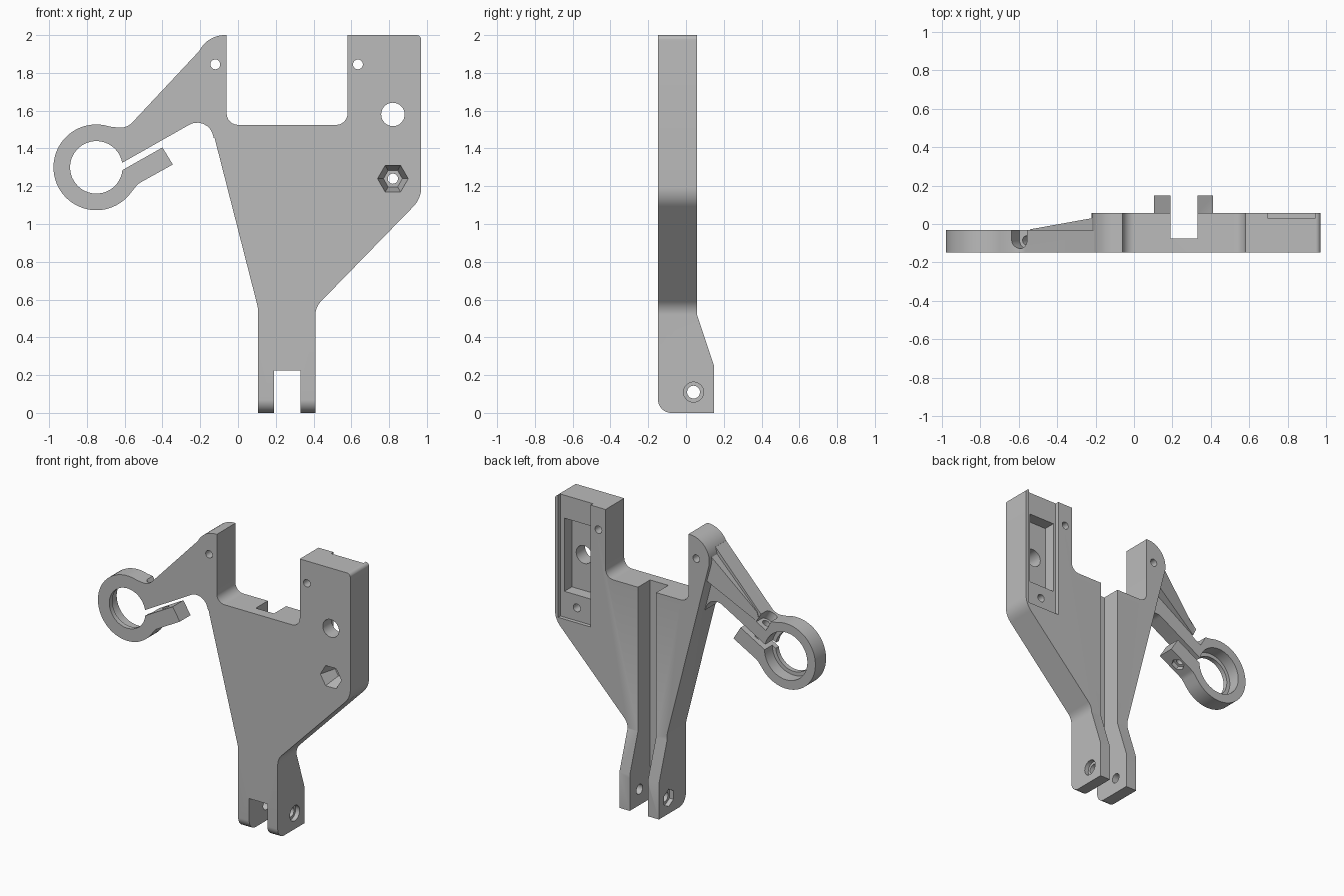
import bpy, bmesh
from math import sin, cos, tan, radians, pi
from mathutils import Vector, Matrix

if "Cube" in bpy.data.objects:
    bpy.data.objects.remove(bpy.data.objects["Cube"])

FRONT, BACK, ARM_BACK = -0.148, 0.058, -0.03

grey = bpy.data.materials.new("plain grey")
grey.use_nodes = True
grey.diffuse_color = (0.5, 0.5, 0.5, 1)
grey.node_tree.nodes["Principled BSDF"].inputs["Base Color"].default_value = (0.5, 0.5, 0.5, 1)


def arc(cx, cz, r, start, end, n):
    """Points on a circle, in degrees."""
    angles = [radians(start + (end - start) * i / n) for i in range(n + 1)]
    return [(cx + r * cos(a), cz + r * sin(a)) for a in angles]


def rounded(points, steps=8):
    """Turn corners given as (u, v, radius) into fillets."""
    out = []
    for i, p in enumerate(points):
        c = Vector(p[:2])
        if len(p) == 2:
            out.append(c)
            continue
        a = (Vector(points[i - 1][:2]) - c).normalized()
        b = (Vector(points[(i + 1) % len(points)][:2]) - c).normalized()
        half = a.angle(b) / 2
        mid = c + (a + b).normalized() * p[2] / sin(half)
        s = c + a * p[2] / tan(half) - mid
        e = c + b * p[2] / tan(half) - mid
        for k in range(steps + 1):
            d = s.lerp(e, k / steps)
            out.append(mid + d.normalized() * p[2])
    return out


def finish(name, bm):
    bmesh.ops.recalc_face_normals(bm, faces=bm.faces[:])
    mesh = bpy.data.meshes.new(name)
    bm.to_mesh(mesh)
    bm.free()
    mesh.materials.append(grey)
    obj = bpy.data.objects.new(name, mesh)
    bpy.context.collection.objects.link(obj)
    return obj


def extrude(name, points, axis, low, high):
    """Extrude an outline along 'Y' (points are x, z) or 'X' (points are y, z)."""
    bm = bmesh.new()
    place = (lambda u, v: (u, low, v)) if axis == 'Y' else (lambda u, v: (low, u, v))
    face = bm.faces.new([bm.verts.new(place(u, v)) for u, v in points])
    new = bmesh.ops.extrude_face_region(bm, geom=[face])["geom"]
    move = Vector((0, high - low, 0)) if axis == 'Y' else Vector((high - low, 0, 0))
    bmesh.ops.translate(bm, vec=move, verts=[g for g in new if isinstance(g, bmesh.types.BMVert)])
    return finish(name, bm)


def rod(start, end, r, sides=32, r_end=None, spin=0):
    """Cylinder, cone or hexagon between two points."""
    start, end = Vector(start), Vector(end)
    d = end - start
    turn = d.to_track_quat('Z', 'Y').to_matrix().to_4x4()
    bm = bmesh.new()
    bmesh.ops.create_cone(bm, cap_ends=True, segments=sides, radius1=r,
                          radius2=r if r_end is None else r_end, depth=d.length,
                          matrix=Matrix.Translation((start + end) / 2) @ turn @ Matrix.Rotation(spin, 4, 'Z'))
    return finish("cutter", bm)


def box(x0, x1, y0, y1, z0, z1):
    return extrude("cutter", [(x0, z0), (x1, z0), (x1, z1), (x0, z1)], 'Y', y0, y1)


def combine(obj, other, operation='DIFFERENCE'):
    mod = obj.modifiers.new("bool", 'BOOLEAN')
    mod.operation, mod.solver, mod.object = operation, 'EXACT', other
    bpy.context.view_layer.objects.active = obj
    bpy.ops.object.modifier_apply(modifier=mod.name)
    bpy.data.objects.remove(other)


# Main plate with the forked foot: front outline crossed with side outline
plate = extrude("bracket_plate", rounded(
    [(0.105, -0.1), (0.41, -0.1), (0.41, 0.56, 0.1), (0.97, 1.135, 0.145), (0.97, 2, 0.025),
     (0.58, 2), (0.58, 1.525, 0.06), (-0.06, 1.525, 0.06), (-0.06, 2)]
    + arc(-0.07, 1.85, 0.15, 95, 195, 14) + [(0.105, 0.56, 0.1)]), 'Y', -0.3, 0.3)
side = extrude("cutter", rounded(
    [(FRONT, 0, 0.07), (0.148, 0), (0.148, 0.25), (BACK, 0.52), (BACK, 2.1), (FRONT, 2.1)]), 'X', -1, 1.2)
combine(plate, side, 'INTERSECT')

# Split clamp ring with its arm and tightening tab
cx, cz = -0.75, 1.3
arm = extrude("clamp_arm", rounded(
    [(-0.206, 1.915), (-0.59, 1.505, 0.09)] + arc(cx, cz, 0.227, 72, 324, 48)
    + [(-0.53, 1.212, 0.08), (-0.345, 1.315), (-0.40, 1.405)]
    + arc(cx, cz, 0.139, -6, -350, 48)
    + [(-0.165, 1.578, 0.085), (-0.128, 1.455), (-0.06, 1.455), (-0.1, 1.9)]), 'Y', FRONT, ARM_BACK)
combine(arm, rod((cx, -0.115, cz), (cx, 0.1, cz), 0.165, 48))

# Tapering rib behind the arm
rib = extrude("arm_rib", [(-0.15, 1.94), (-0.53, 1.55), (-0.55, 1.47), (-0.15, 1.72)], 'Y', -0.08, 0.05)
slope = extrude("cutter", [(-0.56, 1), (-0.1, 1), (-0.1, 2.2), (-0.56, 2.2)], 'Y', 0, 0.2)
for v in slope.data.vertices:
    v.co.y += 0.03 + (v.co.x + 0.22) * 0.18 if v.co.y < 0.1 else 0
combine(rib, slope)
combine(arm, rib, 'UNION')

# Clamp screw hole, open screw-head seat and nut recess
foot, up = Vector((-0.475, -0.085, 1.31)), Vector((-0.49, 0, 0.87))
seat = foot + up * 0.17
combine(arm, rod(foot - up * 0.3, foot + up * 0.4, 0.024))
combine(arm, rod(seat, seat + up * 0.2, 0.042))
across = Vector((0.87, 0, 0.49)) * 0.042
corners = [seat - across, seat + across, seat + across + up * 0.2, seat - across + up * 0.2]
combine(arm, extrude("cutter", [(p.x, p.z) for p in corners], 'Y', -0.085, 0.1))
combine(arm, rod(foot - up * 0.2, foot - up * 0.025, 0.045, 6))
combine(plate, arm, 'UNION')

# Full-height rear channel and the gap between the fork legs
combine(plate, box(0.19, 0.33, -0.075, 0.3, -0.1, 1.7))
combine(plate, box(0.19, 0.33, -0.3, 0.3, -0.1, 0.225))

# Shallow rear recess and deeper pocket
combine(plate, box(0.695, 0.945, 0.032, 0.2, 1.15, 2.1))
combine(plate, box(0.715, 0.915, -0.05, 0.2, 1.33, 1.84))

# Holes from front to back
for x, z, r in [(-0.12, 1.845, 0.026), (0.635, 1.845, 0.026), (0.82, 1.58, 0.062), (0.82, 1.24, 0.027)]:
    combine(plate, rod((x, -0.3, z), (x, 0.3, z), r))

# Tapered hexagonal socket in the front
combine(plate, rod((0.82, FRONT - 0.01, 1.24), (0.82, -0.03, 1.24), 0.084, 6, 0.05, pi / 2))

# Fork bolt hole with round and hexagonal seats
y, z = 0.04, 0.11
combine(plate, rod((0, y, z), (0.6, y, z), 0.034))
combine(plate, rod((0.38, y, z), (0.6, y, z), 0.053))
combine(plate, rod((0, y, z), (0.135, y, z), 0.06, 6))

# Smooth fillets with crisp edges
bpy.ops.object.select_all(action='DESELECT')
plate.select_set(True)
bpy.context.view_layer.objects.active = plate
bpy.ops.object.shade_smooth_by_angle(angle=radians(25))
